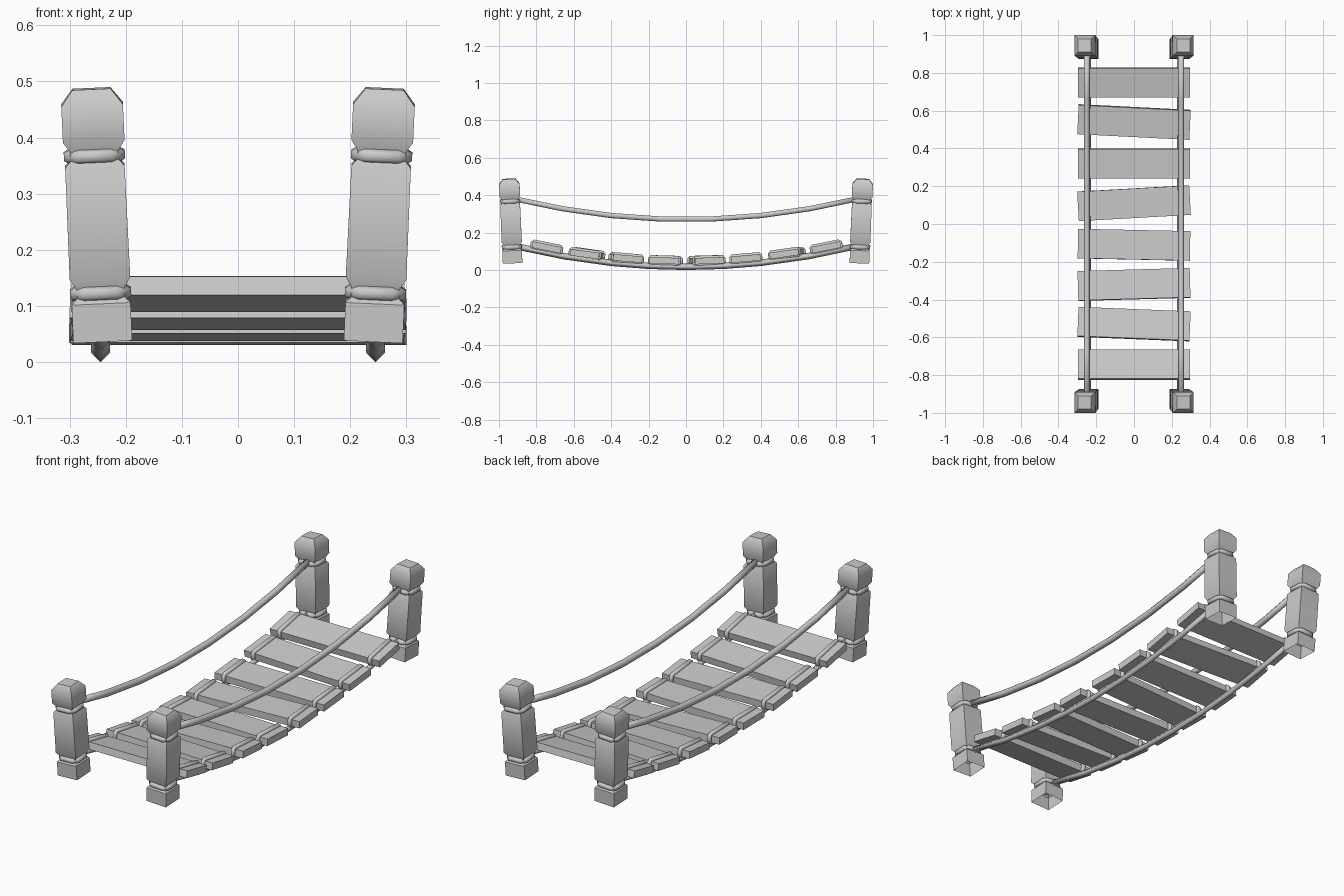
import bpy, bmesh
from math import cos, sin, pi, radians, atan
from mathutils import Vector, Matrix

if "Cube" in bpy.data.objects:
    bpy.data.objects.remove(bpy.data.objects["Cube"])


def finish(name, bm, smooth=None):
    bmesh.ops.recalc_face_normals(bm, faces=bm.faces)
    me = bpy.data.meshes.new(name)
    bm.to_mesh(me)
    bm.free()
    ob = bpy.data.objects.new(name, me)
    bpy.context.collection.objects.link(ob)
    if smooth:
        bpy.ops.object.select_all(action='DESELECT')
        ob.select_set(True)
        bpy.context.view_layer.objects.active = ob
        bpy.ops.object.shade_smooth_by_angle(angle=radians(smooth))
    return ob


def skin(bm, rings, closed=False):
    """Join successive vertex rings with quads."""
    loops = [[bm.verts.new(p) for p in r] for r in rings]
    n = len(loops[0])
    pairs = list(zip(loops, loops[1:] + loops[:1])) if closed else list(zip(loops, loops[1:]))
    for a, b in pairs:
        for i in range(n):
            j = (i + 1) % n
            bm.faces.new((a[i], a[j], b[j], b[i]))
    return loops


def sweep(name, path, normal, r, sides, closed=False, matrix=None):
    """Sweep a round section along a planar path with the given plane normal."""
    path = [Vector(p) for p in path]
    nrm, m = Vector(normal), len(path)
    rings = []
    for i, p in enumerate(path):
        a = path[i - 1] if (closed or i > 0) else p
        b = path[(i + 1) % m] if (closed or i < m - 1) else p
        out = (b - a).normalized().cross(nrm)
        rings.append([p + r * (cos(2 * pi * k / sides) * nrm + sin(2 * pi * k / sides) * out)
                      for k in range(sides)])
    bm = bmesh.new()
    loops = skin(bm, rings, closed)
    if not closed:
        bm.faces.new(loops[0])
        bm.faces.new(loops[-1])
    if matrix:
        bm.transform(matrix)
    return finish(name, bm, 100)


def chamfered(hx, hy, c):
    """Eight points of a rectangle with cut corners."""
    return [(hx, -hy + c), (hx, hy - c), (hx - c, hy), (-hx + c, hy),
            (-hx, hy - c), (-hx, -hy + c), (-hx + c, -hy), (hx - c, -hy)]


# Posts: square carved profile (height, half width), leaning outward, open below
PROFILE = [(0, .0525), (.068, .0525), (.078, .043), (.096, .043), (.113, .054),
           (.312, .053), (.324, .043), (.34, .043), (.358, .055), (.422, .055), (.45, .034)]
for sx, side in ((-1, 'left'), (1, 'right')):
    for sy, end in ((-1, 'front'), (1, 'back')):
        lean = (Matrix.Translation((sx * .241, sy * .927, .038))
                @ Matrix.Rotation(radians(2.6 * sx), 4, 'Y')
                @ Matrix.Rotation(radians(-2.4 * sy), 4, 'X'))
        bm = bmesh.new()
        loops = skin(bm, [[Vector((x * h, y * h, z)) for x, y in ((1, 1), (-1, 1), (-1, -1), (1, -1))]
                          for z, h in PROFILE])
        bm.faces.new(loops[-1])
        bm.transform(lean)
        finish(f'{end}_{side}_post', bm, 42)
        # Rope wraps seated in the two necks
        for z, label in ((.086, 'lower'), (.331, 'upper')):
            sweep(f'{end}_{side}_{label}_wrap', [(x, y, z) for x, y in chamfered(.043, .043, .014)],
                  (0, 0, 1), .0135, 6, True, lean)


def sag(y, low, rise):
    return low + rise * (y / .9) ** 2


# Handrail ropes and deck ropes
for sx, side in ((-1, 'left'), (1, 'right')):
    ys = (-.9, -.66, -.4, -.13, .13, .4, .66, .9)
    sweep(f'{side}_handrail_rope', [(sx * .25, y, sag(y, .27, .107)) for y in ys], (1, 0, 0), .016, 6)
    ys = (-.9, -.65, -.4, -.2, 0, .2, .4, .65, .9)
    sweep(f'{side}_deck_rope', [(sx * .245, y, sag(y, .017, .108)) for y in ys], (1, 0, 0), .017, 4)

# Planks: (centre y, yaw in degrees), each tied to the ropes near both ends
PLANKS = [(-.745, 0), (-.53, -2.3), (-.32, 1.6), (-.11, -1.2),
          (.11, 3.2), (.32, 0), (.54, -2.9), (.75, 0)]
for i, (y, yaw) in enumerate(PLANKS, 1):
    slope = atan(2 * .108 * y / .81)
    place = (Matrix.Translation((0, y, sag(y, .048, .106)))
             @ Matrix.Rotation(radians(yaw), 4, 'Z') @ Matrix.Rotation(slope, 4, 'X'))
    bm = bmesh.new()
    bmesh.ops.create_cube(bm, size=1, matrix=place @ Matrix.Diagonal((.594, .156, .034, 1)))
    finish(f'plank_{i}', bm)
    for sx, side in ((-1, 'left'), (1, 'right')):
        sweep(f'plank_{i}_{side}_tie', [(sx * .246, a, b) for a, b in chamfered(.079, .0185, .006)],
              (1, 0, 0), .011, 6, True, place)
